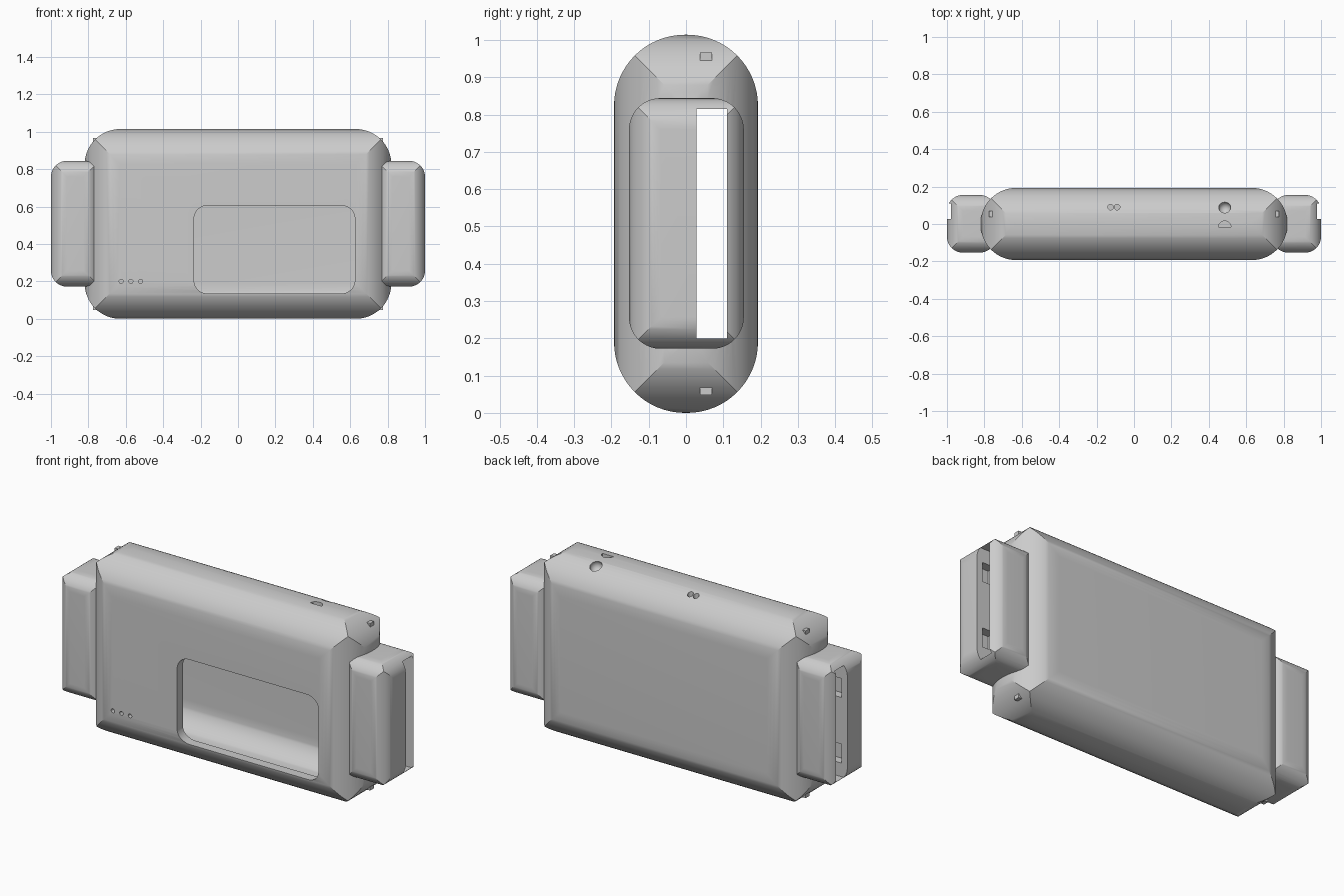
import bpy, bmesh, math
from mathutils import Matrix, Vector

if "Cube" in bpy.data.objects:
    bpy.data.objects.remove(bpy.data.objects["Cube"])

CZ = 0.507  # mid height of the device


def make(name, bm):
    bmesh.ops.recalc_face_normals(bm, faces=bm.faces[:])
    me = bpy.data.meshes.new(name)
    bm.to_mesh(me)
    bm.free()
    ob = bpy.data.objects.new(name, me)
    bpy.context.collection.objects.link(ob)
    return ob


def rounded_box(name, centre, half, r, n=16):
    """Box whose outline is rounded in all three views, with mitred corners."""
    ang = [math.pi / 2 * i / n for i in range(n + 1)]
    pts = []
    for i, t in enumerate(ang):
        c, w = math.cos(t), math.sin(t)
        if 2 * i <= n:
            pts += [(math.cos(ang[j]), math.sin(ang[j]), w) for j in range(i, n - i + 1)]
        else:
            pts.append((c, c, w))
    bm = bmesh.new()
    for sx in (-1, 1):
        for sy in (-1, 1):
            for sz in (-1, 1):
                for p in pts:
                    q = [h - r + r * v for h, v in zip(half, p)]
                    bm.verts.new((centre[0] + sx * q[0], centre[1] + sy * q[1], centre[2] + sz * q[2]))
    bmesh.ops.remove_doubles(bm, verts=bm.verts[:], dist=1e-5)
    bmesh.ops.convex_hull(bm, input=bm.verts[:])
    bmesh.ops.delete(bm, geom=[v for v in bm.verts if not v.link_faces], context='VERTS')
    bmesh.ops.dissolve_limit(bm, angle_limit=math.radians(0.3), verts=bm.verts[:], edges=bm.edges[:])
    return make(name, bm)


def box(name, lo, hi):
    bm = bmesh.new()
    bmesh.ops.create_cube(bm, size=1)
    for v in bm.verts:
        v.co = [(a + b) / 2 + c * (b - a) for a, b, c in zip(lo, hi, v.co)]
    return make(name, bm)


def cylinder(name, centre, r, depth, along_y=False):
    m = Matrix.Translation(centre)
    if along_y:
        m = m @ Matrix.Rotation(math.pi / 2, 4, 'X')
    bm = bmesh.new()
    bmesh.ops.create_cone(bm, cap_ends=True, segments=24, radius1=r, radius2=r, depth=depth, matrix=m)
    return make(name, bm)


def ball(name, centre, r):
    bm = bmesh.new()
    bmesh.ops.create_uvsphere(bm, u_segments=32, v_segments=16, radius=r, matrix=Matrix.Translation(centre))
    return make(name, bm)


def boolean(ob, tool, op='DIFFERENCE'):
    mod = ob.modifiers.new(op, 'BOOLEAN')
    mod.operation, mod.solver, mod.object = op, 'EXACT', tool
    tool.hide_render = True
    bpy.context.view_layer.objects.active = ob
    bpy.ops.object.modifier_apply(modifier=mod.name)
    bpy.data.objects.remove(tool)


# Main housing with an end block on each side
body = rounded_box("housing", (0, 0, CZ), (0.82, 0.193, CZ), 0.19)
for s in (-1, 1):
    wing = rounded_box("end_block", (s * 0.87, 0.001, CZ + 0.001), (0.13, 0.154, 0.336), 0.085)
    boolean(body, wing, 'UNION')

# Hollow inside
boolean(body, rounded_box("cavity", (0, 0, CZ), (0.77, 0.143, CZ - 0.05), 0.14))

# Through slot and latch pockets in its wall
boolean(body, box("slot", (-1.1, 0.028, 0.2), (1.1, 0.11, 0.815)))
for s in (-1, 1):
    for z in (CZ - 0.18, CZ + 0.18):
        xs = sorted((s * 0.89, s * 0.965))
        boolean(body, box("latch_pocket", (xs[0], -0.02, z - 0.052), (xs[1], 0.05, z + 0.052)))

# Rounded front window
bm = bmesh.new()
loop = []
for cx, cz, a0 in ((0.555, 0.535, 0), (-0.165, 0.535, 90), (-0.165, 0.205, 180), (0.555, 0.205, 270)):
    for k in range(9):
        a = math.radians(a0 + k * 11.25)
        loop.append(bm.verts.new((cx + 0.07 * math.cos(a), -0.25, cz + 0.07 * math.sin(a))))
face = bm.faces.new(loop)
ext = bmesh.ops.extrude_face_region(bm, geom=[face])
bmesh.ops.translate(bm, vec=Vector((0, 0.2, 0)),
                    verts=[g for g in ext['geom'] if isinstance(g, bmesh.types.BMVert)])
boolean(body, make("window", bm))

# Front indicator holes
for x in (-0.625, -0.573, -0.521):
    boolean(body, cylinder("indicator_hole", (x, -0.193, 0.2), 0.011, 0.05, True))

# Top sockets: two small, one large dimple, one half-round
for x in (-0.125, -0.09):
    boolean(body, cylinder("small_socket", (x, 0.09, 0.99), 0.015, 0.06))
boolean(body, ball("dimple", (0.485, 0.085, 0.985), 0.033))
half = cylinder("half_socket", (0.485, -0.018, 1.01), 0.034, 0.04)
boolean(half, box("half_trim", (0.4, -0.1, 0.9), (0.6, -0.016, 1.1)))
boolean(body, half)

# Small corner nubs
for s in (-1, 1):
    for t in (-1, 1):
        xs = sorted((s * 0.75, s * 0.776))
        zs = sorted((CZ + t * 0.435, CZ + t * 0.459))
        box("corner_nub", (xs[0], 0.038, zs[0]), (xs[1], 0.07, zs[1]))

bpy.ops.object.select_all(action='DESELECT')
body.select_set(True)
bpy.context.view_layer.objects.active = body
bpy.ops.object.shade_smooth_by_angle(angle=math.radians(25))
